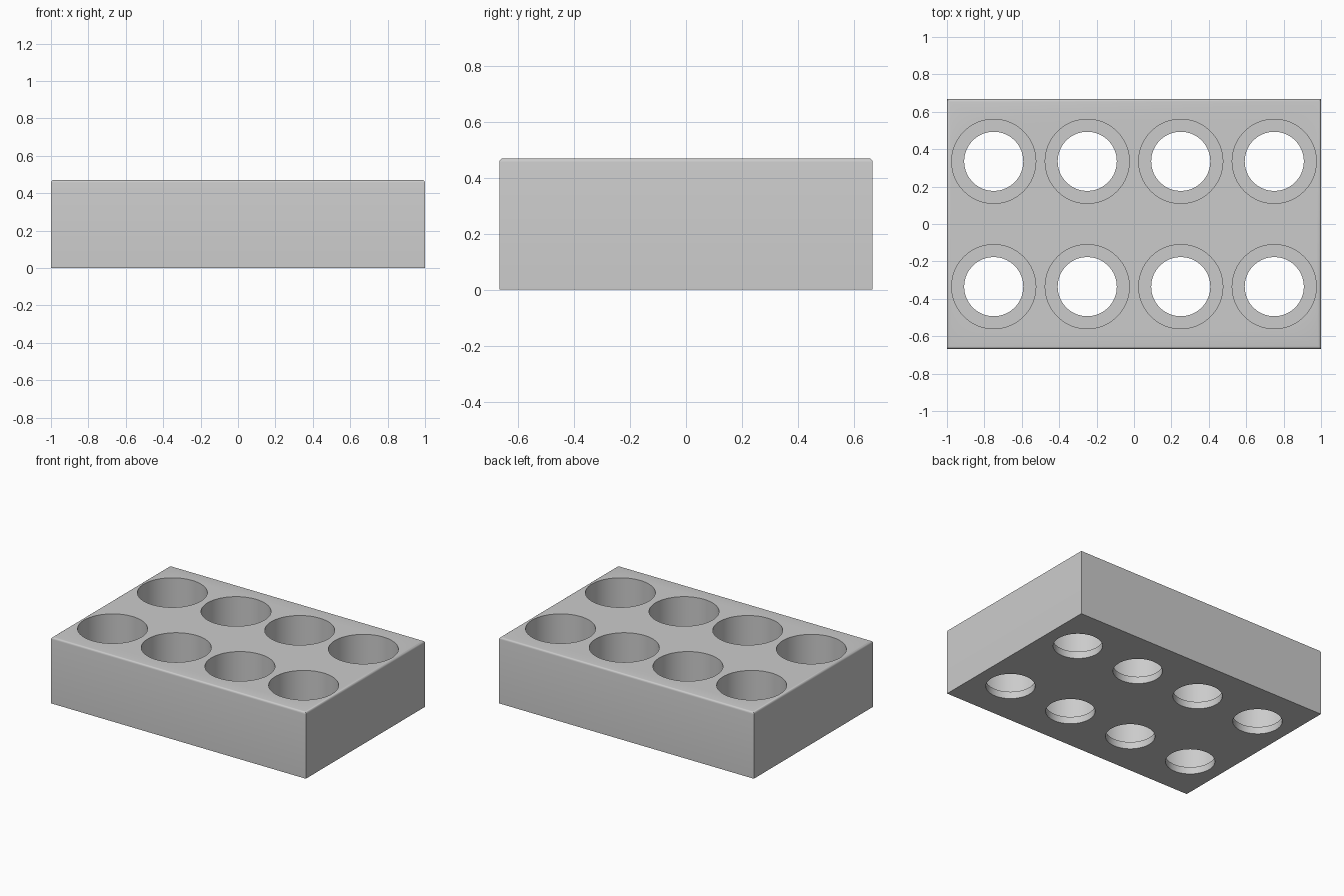
import bpy, bmesh, math
from mathutils import Matrix

cube = bpy.data.objects.get("Cube")
if cube:
    bpy.data.objects.remove(cube, do_unlink=True)

WIDTH, DEPTH, HEIGHT = 2.0, 1.335, 0.47
LEDGE_Z = 0.05
WELL_R, HOLE_R = 0.225, 0.158

grey = bpy.data.materials.new("light grey")
grey.use_nodes = True
colour = (0.6, 0.6, 0.6, 1)
grey.diffuse_color = colour
grey.node_tree.nodes["Principled BSDF"].inputs["Base Color"].default_value = colour


def make_object(name, bm):
    mesh = bpy.data.meshes.new(name)
    bmesh.ops.recalc_face_normals(bm, faces=bm.faces)
    bm.to_mesh(mesh)
    bm.free()
    mesh.materials.append(grey)
    obj = bpy.data.objects.new(name, mesh)
    bpy.context.collection.objects.link(obj)
    return obj


def add_cylinder(bm, x, y, radius, low, high):
    place = Matrix.Translation((x, y, (low + high) / 2))
    bmesh.ops.create_cone(bm, cap_ends=True, segments=64, radius1=radius,
                          radius2=radius, depth=high - low, matrix=place)


# Block with rounded top edges
bm = bmesh.new()
place = Matrix.Translation((0, 0, HEIGHT / 2)) @ Matrix.Diagonal((WIDTH, DEPTH, HEIGHT, 1))
bmesh.ops.create_cube(bm, size=1, matrix=place)
top_edges = [e for e in bm.edges if all(v.co.z > HEIGHT - 0.01 for v in e.verts)]
bmesh.ops.bevel(bm, geom=top_edges, offset=0.014, segments=4, profile=0.5, affect='EDGES')
holder = make_object("holder_block", bm)


# Cutters: wide wells from the top, narrower holes through the floor
def cut(name, radius, low, high):
    bm = bmesh.new()
    for x in (-0.75, -0.25, 0.25, 0.75):
        for y in (-0.335, 0.335):
            add_cylinder(bm, x, y, radius, low, high)
    cutter = make_object(name, bm)
    cutter.hide_render = True
    mod = holder.modifiers.new(name, 'BOOLEAN')
    mod.operation = 'DIFFERENCE'
    mod.solver = 'EXACT'
    mod.object = cutter
    bpy.context.view_layer.objects.active = holder
    bpy.ops.object.modifier_apply(modifier=mod.name)
    bpy.data.objects.remove(cutter, do_unlink=True)


cut("well_cutter", WELL_R, LEDGE_Z, HEIGHT + 0.2)
cut("hole_cutter", HOLE_R, -0.2, LEDGE_Z + 0.1)

# Smooth round walls, crisp rims
bpy.ops.object.select_all(action='DESELECT')
holder.select_set(True)
bpy.context.view_layer.objects.active = holder
bpy.ops.object.shade_smooth_by_angle(angle=math.radians(30))
